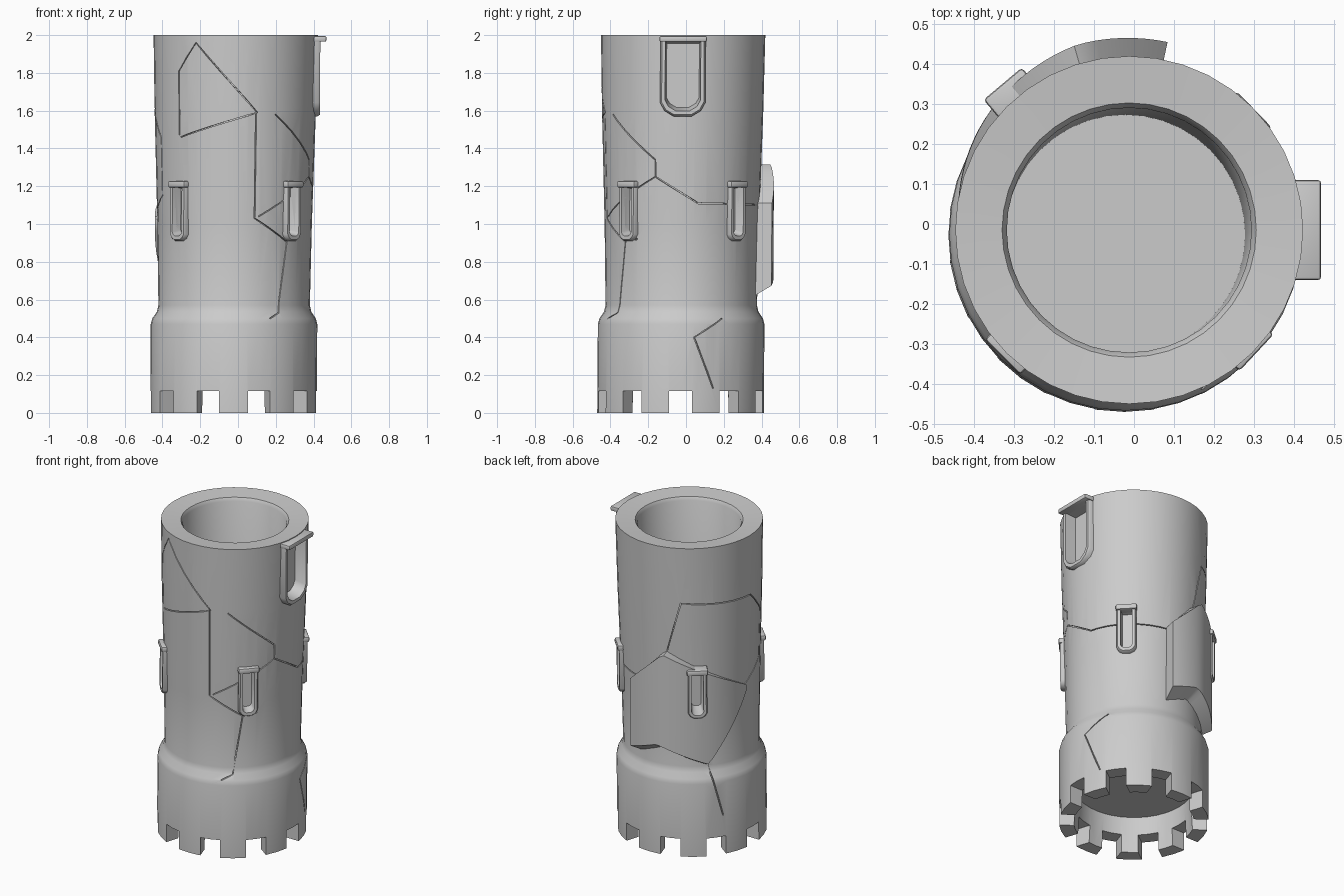
import bpy, bmesh
from math import radians, degrees, sin, cos, pi
from mathutils import Vector, Matrix

if "Cube" in bpy.data.objects:
    bpy.data.objects.remove(bpy.data.objects["Cube"])

AXIS = Vector((-0.018, -0.022, 0))
LEAN = Vector((0.006, 0.007, 0))

stone = bpy.data.materials.new("grey_stone")
stone.use_nodes = True
stone.diffuse_color = (0.6, 0.6, 0.6, 1)
stone.node_tree.nodes["Principled BSDF"].inputs["Base Color"].default_value = (0.6, 0.6, 0.6, 1)


def at(az, r, z):
    """Point on the slightly leaning tower from azimuth, radius and height."""
    a = radians(az)
    return AXIS + LEAN * (z - 1) + Vector((r * cos(a), r * sin(a), z))


def interp(x, chain):
    for (a, u), (b, v) in zip(chain, chain[1:]):
        if x <= b:
            return u + (v - u) * (x - a) / (b - a)
    return chain[-1][1]


def finish(name, bm):
    bmesh.ops.recalc_face_normals(bm, faces=bm.faces)
    me = bpy.data.meshes.new(name)
    bm.to_mesh(me)
    bm.free()
    me.materials.append(stone)
    ob = bpy.data.objects.new(name, me)
    bpy.context.collection.objects.link(ob)
    return ob


def loft(name, rings):
    """Solid skinned through equal-length closed rings of points."""
    bm = bmesh.new()
    vs = [[bm.verts.new(p) for p in ring] for ring in rings]
    n = len(vs[0])
    for a, b in zip(vs, vs[1:]):
        for i in range(n):
            bm.faces.new((a[i], a[(i + 1) % n], b[(i + 1) % n], b[i]))
    bm.faces.new(vs[0])
    bm.faces.new(vs[-1])
    return finish(name, bm)


def block(name, az, r, z, size, bevel=0):
    """Box turned to face outward at an azimuth."""
    bm = bmesh.new()
    bmesh.ops.create_cube(bm, size=1)
    place = Matrix.Translation(at(az, r, z)) @ Matrix.Rotation(radians(az), 4, 'Z')
    bmesh.ops.transform(bm, verts=bm.verts, matrix=place @ Matrix.Diagonal((*size, 1)))
    if bevel:
        bmesh.ops.bevel(bm, geom=bm.edges[:], offset=bevel, segments=2, affect='EDGES', profile=0.5)
    return finish(name, bm)


def activate(ob):
    bpy.ops.object.select_all(action='DESELECT')
    ob.select_set(True)
    bpy.context.view_layer.objects.active = ob


def cut(cutter, *hosts):
    """Subtract the cutter from each host, then discard it."""
    for ob in hosts:
        mod = ob.modifiers.new("cut", 'BOOLEAN')
        mod.object = cutter
        mod.solver = 'EXACT'
        activate(ob)
        bpy.ops.object.modifier_apply(modifier="cut")
    bpy.data.objects.remove(cutter)


def smooth(ob):
    activate(ob)
    bpy.ops.object.shade_smooth_by_angle(angle=radians(38))


# Tower: one hollow turned solid, flared collar at the foot
OUTER = [(0, 0.441), (0.47, 0.441), (0.5, 0.433), (0.535, 0.409), (0.57, 0.401),
         (1.0, 0.409), (1.6, 0.427), (2.0, 0.435)]
profile = [(0, 0.23), (0.345, 0.23), (0.355, 0)] + [(r, z) for z, r in OUTER]
profile += [(0.318, 1.99), (0.306, 1.97), (0.3, 0.35), (0, 0.35)]
bm = bmesh.new()
vs = [bm.verts.new(AXIS + Vector((r, 0, z))) for r, z in profile]
es = [bm.edges.new(p) for p in zip(vs, vs[1:])]
bmesh.ops.spin(bm, geom=vs + es, cent=AXIS, axis=(0, 0, 1), angle=2 * pi, steps=40)
bmesh.ops.remove_doubles(bm, verts=bm.verts, dist=0.0005)
for v in bm.verts:
    v.co += LEAN * (v.co.z - 1)
tower = finish("tower_body", bm)

# Notches between the ten teeth
for i in range(10):
    cut(block("notch", -72 + 36 * i, 0.42, 0.015, (0.2, 0.122, 0.2)), tower)

# Loose wall slab pushed out of the back, its underside sloping
upper = [(78, 1.11), (105, 1.32), (176, 1.04)]
lower = [(78, 0.61), (100, 0.67), (138, 0.57), (176, 1.0)]
push = [(78, 0.487), (105, 0.485), (138, 0.458), (176, 0.422)]
rings = []
for i in range(29):
    az = 78 + 3.5 * i
    r, lo, hi = interp(az, push), interp(az, lower), interp(az, upper)
    rings.append([at(az, 0.38, lo), at(az, r, lo + r - 0.424), at(az, r, hi), at(az, 0.38, hi)])
slab = loft("loose_wall_slab", rings)


# Framed openings: U-shaped surround, recess and lintel
def u_ring(az, r, w, z0, z1):
    c = w * 0.6
    pts = [(-w, z1), (-w, z0 + c), (-w * 0.8, z0 + c * 0.4), (-w + c, z0)]
    pts += [(-x, z) for x, z in reversed(pts)]
    side = Vector((-sin(radians(az)), cos(radians(az)), 0))
    return [at(az, r, z) + side * x for x, z in pts]


def opening(name, az, w, z0, z1, r, rim, lintel_size, lintel_out, hosts):
    frame = loft(name + "_frame", [u_ring(az, 0.37, w, z0, z1),
                                   u_ring(az, r - 0.012, w, z0, z1),
                                   u_ring(az, r, w - rim * 0.35, z0 + rim * 0.35, z1)])
    hole = loft("hole", [u_ring(az, 0.375, w - rim * 1.4, z0 + rim * 2, z1 - rim),
                         u_ring(az, r + 0.02, w - rim, z0 + rim, z1 - rim * 0.3)])
    cut(hole, frame, *hosts)
    smooth(frame)
    width, height = lintel_size
    depth = lintel_out - 0.38
    smooth(block(name + "_lintel", az, 0.38 + depth / 2, z1, (depth, width, height), height * 0.25))


for name, az in (("front_left", -43), ("back_left", 44), ("front_right", -135)):
    opening(name + "_slit", az, 0.058, 0.91, 1.21, 0.432, 0.021, (0.125, 0.035), 0.442, [tower])
opening("back_right_slit", 130, 0.058, 0.91, 1.21, 0.475, 0.021, (0.125, 0.035), 0.485, [tower, slab])
opening("doorway", 0, 0.12, 1.57, 1.98, 0.448, 0.024, (0.25, 0.03), 0.48, [tower])
smooth(slab)

# Fracture lines: narrow grooves following (azimuth, height) paths
cracks = [
    [(-134, 1.47), (-134, 1.81), (-119, 1.96), (-74, 1.59), (-133, 1.46)],
    [(-75, 1.6), (-75, 1.03), (-48, 0.91), (-35, 0.92)],
    [(-72, 1.04), (-20, 1.25), (12, 1.11), (80, 1.1)],
    [(-60, 1.58), (-20, 1.34), (-20, 1.25)],
    [(-47, 0.91), (-55, 0.53), (-64, 0.5)],
    [(23, 0.13), (9, 0.4), (30, 0.5)],
    [(106, 1.32), (118, 1.64), (182, 1.61), (202, 1.46), (202, 1.15), (174, 1.03)],
    [(138, 0.6), (150, 0.25)],
]
for path in cracks:
    pts = []
    for (a0, z0), (a1, z1) in zip(path, path[1:]):
        n = max(2, int(abs(a1 - a0) / 6))
        pts += [(a0 + (a1 - a0) * k / n, z0 + (z1 - z0) * k / n) for k in range(n)]
    pts.append(path[-1])
    rings = []
    for i, (a, z) in enumerate(pts):
        p, q = pts[max(i - 1, 0)], pts[min(i + 1, len(pts) - 1)]
        d = Vector((radians(q[0] - p[0]) * 0.42, q[1] - p[1])).normalized() * 0.003
        r = interp(z, OUTER)
        da = degrees(d.y / 0.42)
        rings.append([at(a - da, r - 0.015, z + d.x), at(a - da, r + 0.03, z + d.x),
                      at(a + da, r + 0.03, z - d.x), at(a + da, r - 0.015, z - d.x)])
    cut(loft("groove", rings), tower)
smooth(tower)
